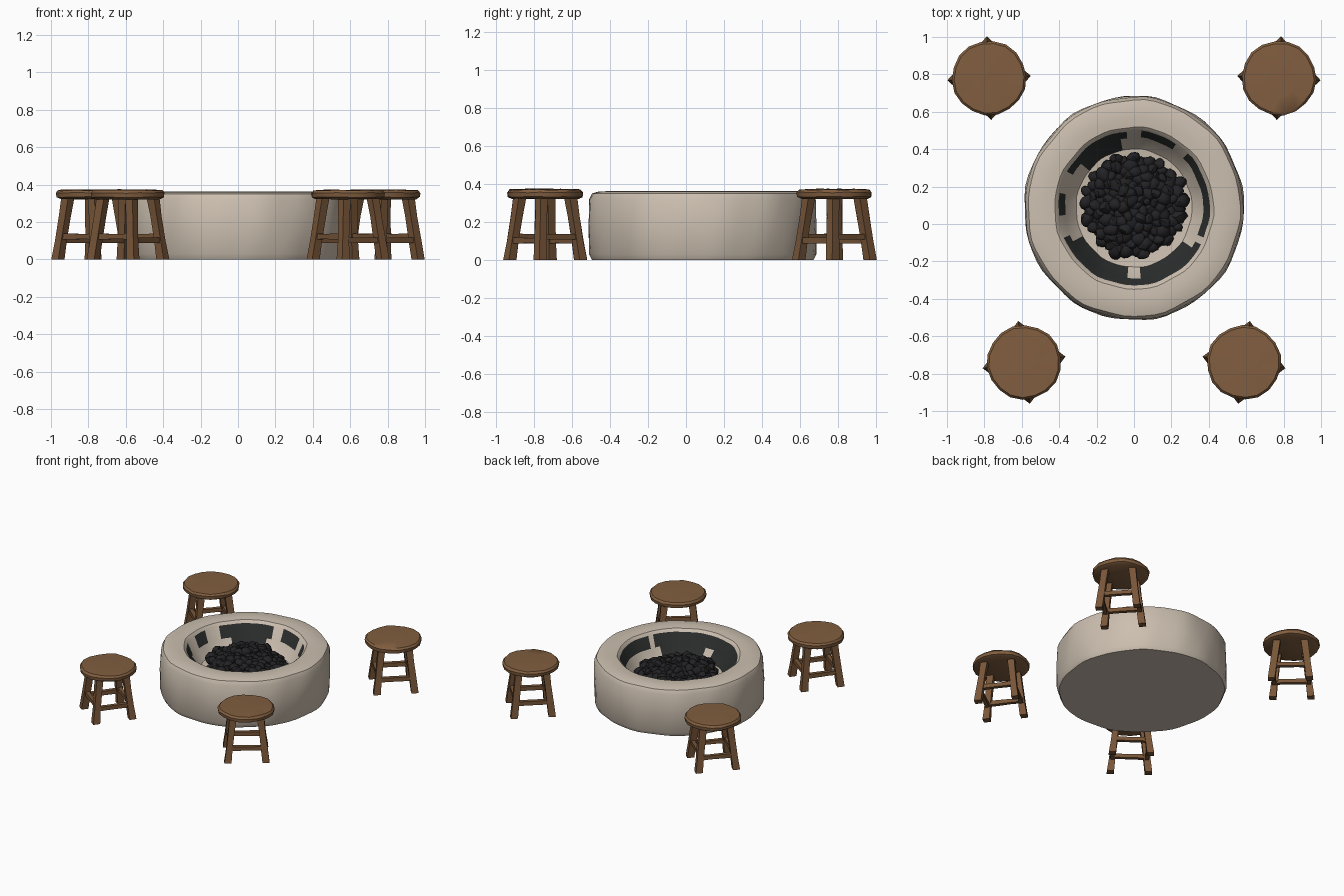
import bpy, bmesh, math, random
from mathutils import Vector, Matrix

random.seed(7)
cube = bpy.data.objects.get("Cube")
if cube:
    bpy.data.objects.remove(cube, do_unlink=True)


def material(name, rgb):
    m = bpy.data.materials.new(name)
    m.use_nodes = True
    m.diffuse_color = (*rgb, 1)
    bsdf = m.node_tree.nodes["Principled BSDF"]
    bsdf.inputs["Base Color"].default_value = (*rgb, 1)
    bsdf.inputs["Roughness"].default_value = 0.9
    return m


stone = material("pale stone", (0.60, 0.52, 0.43))
soot = material("soot black", (0.024, 0.026, 0.026))
coal = material("coal", (0.016, 0.016, 0.018))
seat_wood = material("seat wood", (0.22, 0.112, 0.05))
leg_wood = material("leg wood", (0.19, 0.093, 0.04))


def finish(name, bm, mats, angle):
    bmesh.ops.recalc_face_normals(bm, faces=bm.faces)
    mesh = bpy.data.meshes.new(name)
    bm.to_mesh(mesh)
    bm.free()
    for m in mats:
        mesh.materials.append(m)
    obj = bpy.data.objects.new(name, mesh)
    bpy.context.collection.objects.link(obj)
    bpy.ops.object.select_all(action='DESELECT')
    obj.select_set(True)
    bpy.context.view_layer.objects.active = obj
    if angle:
        bpy.ops.object.shade_smooth_by_angle(angle=math.radians(angle))
    return obj


def lathe(bm, profile, sides, wobble, stretch=1.0):
    """Revolve (radius, height) points, closed at both ends; wobble(angle, z) scales the radius."""
    rings = []
    for r, z in profile:
        ring = []
        for i in range(sides):
            a = math.tau * i / sides
            rr = r * wobble(a, z)
            ring.append(bm.verts.new((rr * math.cos(a), rr * math.sin(a) * stretch, z)))
        rings.append(ring)
    for lo, hi in zip(rings, rings[1:]):
        for i in range(sides):
            j = (i + 1) % sides
            bm.faces.new((lo[i], lo[j], hi[j], hi[i]))
    bm.faces.new(rings[0])
    bm.faces.new(rings[-1])


def bar(bm, a, b, u, v):
    """Hewn square bar from a to b with half-width vectors u and v, slightly thinner midway."""
    rings = []
    for t in (0, 0.3, 0.7, 1):
        s = 1 if t in (0, 1) else random.uniform(0.84, 0.98)
        c = a.lerp(b, t)
        rings.append([bm.verts.new(c + s * (u * p + v * q))
                      for p, q in ((-1, -1), (1, -1), (1, 1), (-1, 1))])
    for lo, hi in zip(rings, rings[1:]):
        for i in range(4):
            j = (i + 1) % 4
            bm.faces.new((lo[i], lo[j], hi[j], hi[i]))
    bm.faces.new(rings[0])
    bm.faces.new(rings[-1])


# Stone fire pit with a sunken bowl
CENTRE = Vector((0, 0.085, 0))
bm = bmesh.new()
lathe(bm, [(0.57, 0), (0.585, 0.03), (0.588, 0.18), (0.583, 0.32), (0.567, 0.35), (0.53, 0.36),
           (0.47, 0.362), (0.425, 0.358), (0.405, 0.34), (0.37, 0.255), (0.31, 0.185), (0.2, 0.17)],
      64, lambda a, z: 1 + 0.006 * math.sin(9 * a + 5 * z) + 0.004 * math.sin(16 * a - 9 * z), 1.02)

# Soot patches on the bowl, by angle in degrees
UPPER = ((-22, 46), (58, 86), (96, 152), (166, 186), (202, 334))
LOWER = ((100, 140), (208, 262), (278, 326))
for f in bm.faces:
    c = f.calc_center_median()
    r = c.xy.length
    deg = math.degrees(math.atan2(c.y, c.x)) % 360
    spans = UPPER if c.z > 0.24 else LOWER
    if 0.25 < r < 0.405 and 0.18 < c.z < 0.345:
        if any(lo <= d <= hi for lo, hi in spans for d in (deg, deg - 360)):
            f.material_index = 1
pit = finish("fire_pit", bm, [stone, soot], 35)
pit.location = CENTRE

# Heap of coals: lumps spread in a spiral over a low mound
bm = bmesh.new()
COUNT = 120
for i in range(COUNT):
    r = 0.265 * math.sqrt((i + 0.5) / COUNT)
    a = i * math.pi * (3 - math.sqrt(5))
    z = 0.275 - 0.9 * r * r + random.uniform(-0.02, 0.015)
    size = random.uniform(0.03, 0.044)
    place = Matrix.Translation((r * math.cos(a), r * math.sin(a) + 0.015, z))
    spin = Matrix.Rotation(random.uniform(0, 6), 4, Vector((random.random(), random.random(), 0.5)))
    scale = Matrix.Diagonal((size * 1.15, size, size * 0.85, 1))
    lump = bmesh.ops.create_icosphere(bm, subdivisions=2, radius=1, matrix=place @ spin @ scale)
    middle = place.to_translation()
    for v in lump["verts"]:
        v.co = middle + (v.co - middle) * random.uniform(0.85, 1.1)
heap = finish("coal_heap", bm, [coal], 40)
heap.location = CENTRE

# Bed of ash-dark coal closing the gaps under the heap
bm = bmesh.new()
lathe(bm, [(0.27, 0.165), (0.25, 0.2), (0.1, 0.25)], 24, lambda a, z: 1)
bed = finish("coal_bed", bm, [coal], 40)
bed.location = CENTRE + Vector((0, 0.015, 0))


# Stools
def stool(name, x, y, turn):
    place = Matrix.Translation((x, y, 0)) @ Matrix.Rotation(math.radians(turn), 4, 'Z')
    phase = random.uniform(0, 6)
    bm = bmesh.new()
    lathe(bm, [(0.175, 0.322), (0.196, 0.332), (0.199, 0.355), (0.187, 0.369), (0.1, 0.372)],
          18, lambda a, z: 1 + 0.012 * math.sin(5 * a + phase))
    for v in bm.verts:
        v.co.z += random.uniform(-0.003, 0.003)
    finish(name + "_seat", bm, [seat_wood], 40).matrix_world = place

    # Four splayed legs joined by rungs
    bm = bmesh.new()
    dirs = [Vector((math.cos(k * math.pi / 2), math.sin(k * math.pi / 2), 0)) for k in range(4)]
    up = Vector((0, 0, 1))
    legs = [(d * 0.188, d * 0.135 + up * 0.33) for d in dirs]
    for k in range(4):
        d, e = dirs[k], dirs[(k + 1) % 4]
        side, out = (e - d).normalized(), (e + d).normalized()
        bar(bm, *legs[k], side * 0.025, out * 0.025)
        t = 0.31 if k % 2 else 0.37
        bar(bm, legs[k][0].lerp(legs[k][1], t), legs[(k + 1) % 4][0].lerp(legs[(k + 1) % 4][1], t),
            out * 0.015, up * 0.016)
    finish(name + "_legs", bm, [leg_wood], 0).matrix_world = place


for label, s in (("left", 1), ("right", -1)):
    stool("front_" + label + "_stool", s * 0.588, -0.74, -8 * s)
    stool("back_" + label + "_stool", s * 0.775, 0.78, -3 * s)
